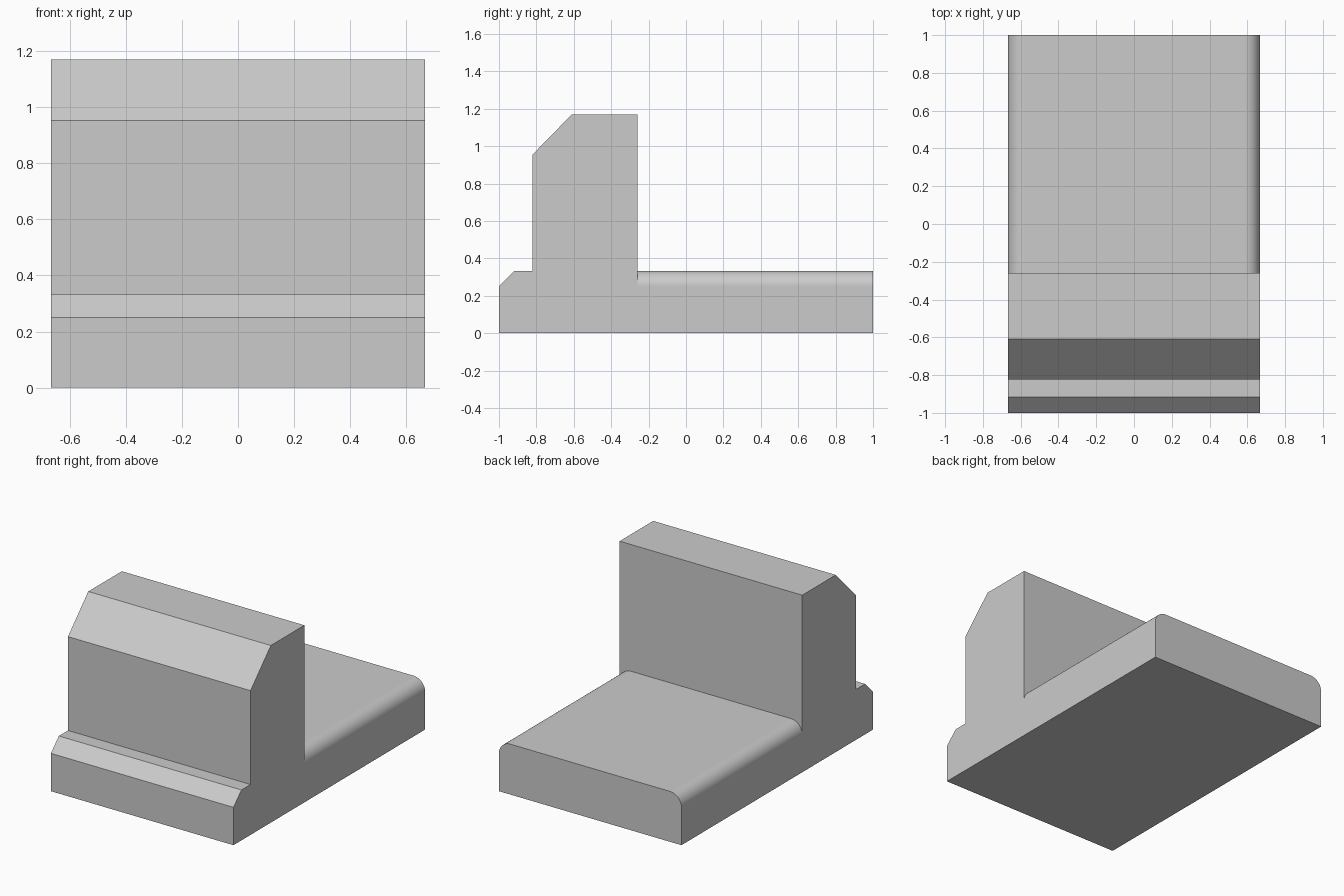
import bpy, bmesh, math
from mathutils import Vector

if "Cube" in bpy.data.objects:
    bpy.data.objects.remove(bpy.data.objects["Cube"])

W, H, R = 0.667, 0.333, 0.083   # half width, plate height, edge rounding
WALL_BACK = -0.26


def extrude(name, points, direction):
    """Solid from a closed 3D outline swept along a vector."""
    bm = bmesh.new()
    face = bm.faces.new([bm.verts.new(p) for p in points])
    res = bmesh.ops.extrude_face_region(bm, geom=[face], use_keep_orig=True)
    moved = [v for v in res["geom"] if isinstance(v, bmesh.types.BMVert)]
    bmesh.ops.translate(bm, verts=moved, vec=Vector(direction))
    bmesh.ops.recalc_face_normals(bm, faces=bm.faces)
    mesh = bpy.data.meshes.new(name)
    bm.to_mesh(mesh)
    bm.free()
    obj = bpy.data.objects.new(name, mesh)
    bpy.context.collection.objects.link(obj)
    return obj


# Base plate and chamfered upright wall, one side profile (y, z)
profile = [(-1, 0), (1, 0), (1, H), (WALL_BACK, H), (WALL_BACK, 1.17),
           (-0.61, 1.17), (-0.822, 0.953), (-0.822, H), (-1 + R, H), (-1, H - R)]
bracket = extrude("stepped_bracket", [(-W, y, z) for y, z in profile], (2 * W, 0, 0))

# Cutter that rounds the long plate edges behind the wall
arc = [(W - R + R * math.sin(a), H - R + R * math.cos(a))
       for a in (math.pi / 2 * i / 10 for i in range(11))]
outline = arc + [(W + 0.1, H - R), (W + 0.1, H + 0.1), (W - R, H + 0.1)]

for side in (-1, 1):
    cutter = extrude("edge_round_cutter",
                     [(side * x, WALL_BACK, z) for x, z in outline],
                     (0, 1.4, 0))
    cutter.hide_render = True
    cut = bracket.modifiers.new("round_edge", "BOOLEAN")
    cut.operation = "DIFFERENCE"
    cut.solver = "EXACT"
    cut.object = cutter
    bpy.context.view_layer.objects.active = bracket
    bpy.ops.object.modifier_apply(modifier=cut.name)
    bpy.data.objects.remove(cutter)

# Smooth rounding, crisp corners
bpy.ops.object.select_all(action="DESELECT")
bracket.select_set(True)
bpy.context.view_layer.objects.active = bracket
bpy.ops.object.shade_smooth_by_angle(angle=math.radians(30))
normals = bracket.modifiers.new("flat_face_normals", "WEIGHTED_NORMAL")
normals.keep_sharp = True
